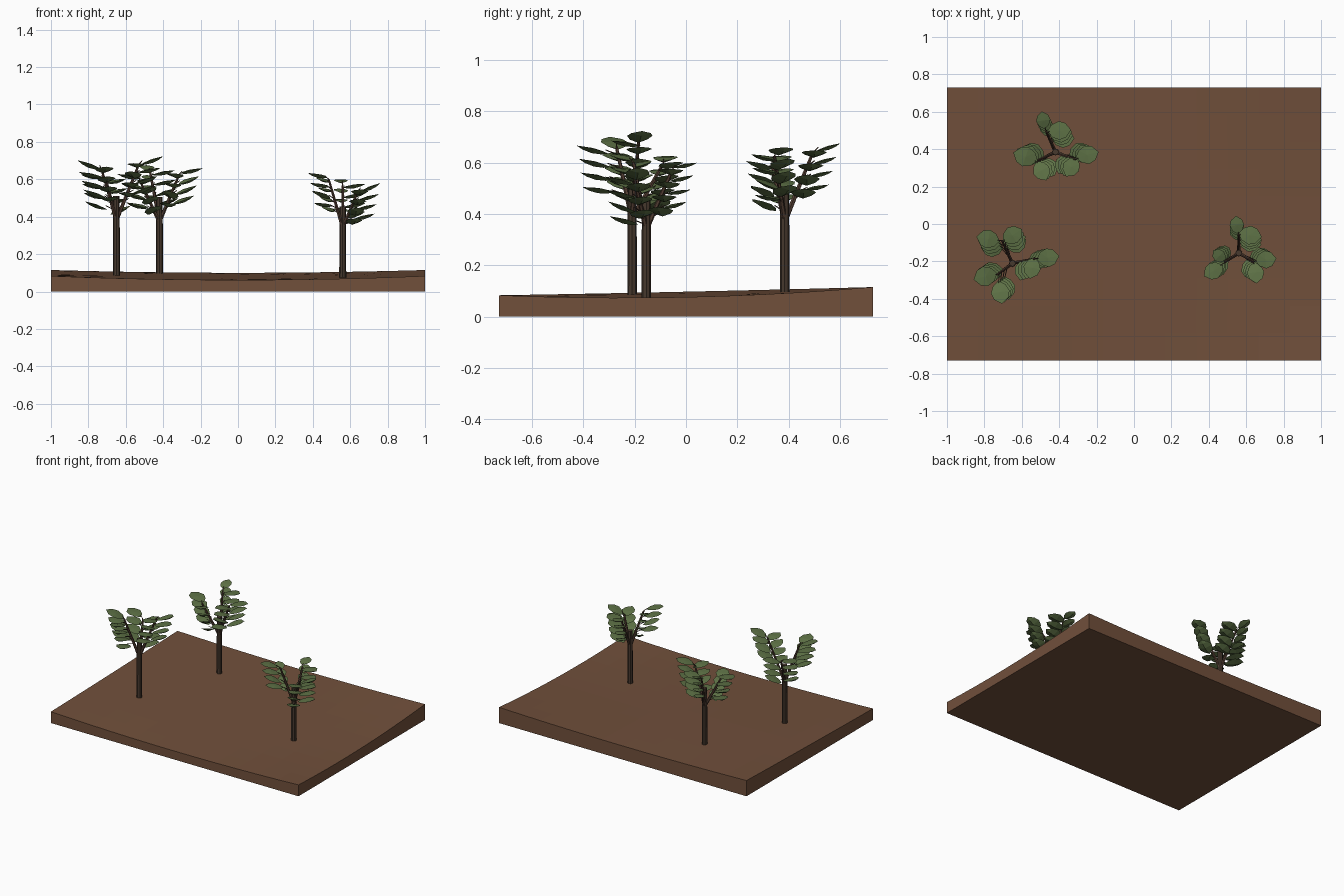
import bpy, bmesh, math, random
from mathutils import Vector, Matrix

if "Cube" in bpy.data.objects:
    bpy.data.objects.remove(bpy.data.objects["Cube"])

random.seed(4)


def material(name, rgb):
    m = bpy.data.materials.new(name)
    m.diffuse_color = (*rgb, 1)
    m.use_nodes = True
    m.node_tree.nodes["Principled BSDF"].inputs["Base Color"].default_value = m.diffuse_color
    return m


SOIL = material("soil brown", (0.165, 0.080, 0.044))
BARK = material("dark bark", (0.062, 0.040, 0.027))
TWIG = material("branch brown", (0.085, 0.047, 0.032))
LEAF = material("leaf green", (0.110, 0.165, 0.060))


def finish(bm, name, mat):
    bmesh.ops.recalc_face_normals(bm, faces=bm.faces[:])
    me = bpy.data.meshes.new(name)
    bm.to_mesh(me)
    bm.free()
    me.materials.append(mat)
    ob = bpy.data.objects.new(name, me)
    bpy.context.collection.objects.link(ob)
    return ob


def quad(t, a, b, c):
    # parabola through a, b, c at t = -1, 0, 1
    return b + (c - a) / 2 * t + ((a + c) / 2 - b) * t * t


def ground_z(x, y):
    v = y / 0.73
    return quad(x, quad(v, .083, .097, .115), quad(v, .062, .082, .10),
                quad(v, .083, .076, .115))


# gently dished ground slab
bm = bmesh.new()
bmesh.ops.create_grid(bm, x_segments=12, y_segments=10, size=1)
for v in bm.verts:
    v.co.y *= 0.73
ext = bmesh.ops.extrude_face_region(bm, geom=bm.faces[:])
top = [g for g in ext["geom"] if isinstance(g, bmesh.types.BMVert)]
for v in top:
    v.co.z = ground_z(v.co.x, v.co.y)
finish(bm, "ground", SOIL)


def rod(bm, a, b, r1, r2, sides):
    a, b = Vector(a), Vector(b)
    d = b - a
    m = Matrix.Translation((a + b) / 2) @ d.to_track_quat('Z', 'Y').to_matrix().to_4x4()
    bmesh.ops.create_cone(bm, cap_ends=True, segments=sides, radius1=r1,
                          radius2=r2, depth=d.length, matrix=m)


# leaf outline: (position along leaf, half width, rim height, midrib height)
PROFILE = [(-.30, .28, .02, -.07), (0, .42, .04, -.10),
           (.28, .32, .03, -.06)]


def leaf(bm, centre, heading, tilt, length, width):
    m = (Matrix.Translation(centre) @ Matrix.Rotation(heading, 4, 'Z')
         @ Matrix.Rotation(-tilt, 4, 'Y'))

    def vert(u, w, h):
        return bm.verts.new(m @ Vector((u * length, w * width, h * length)))
    base, tip = vert(-.5, 0, 0), vert(.5, 0, .02)
    rows = [(vert(u, -w, h), vert(u, 0, k), vert(u, w, h)) for u, w, h, k in PROFILE]
    for i in (0, 1):
        bm.faces.new((base, rows[0][i], rows[0][i + 1]))
        bm.faces.new((rows[-1][i], tip, rows[-1][i + 1]))
        for p, q in zip(rows, rows[1:]):
            bm.faces.new((p[i], q[i], q[i + 1], p[i + 1]))
    # thin upper blade closes the cup
    rim = [base] + [r[0] for r in rows] + [tip] + [r[2] for r in reversed(rows)]
    crown = vert(0, 0, .06)
    for p, q in zip(rim, rim[1:] + rim[:1]):
        bm.faces.new((p, q, crown))


def tree(name, x, y, trunk_top, fork, branches):
    # trunk
    bm = bmesh.new()
    rod(bm, (x, y, ground_z(x, y) - .01), (x, y, trunk_top), .019, .017, 8)
    finish(bm, name + "_trunk", BARK)
    twigs, leaves = bmesh.new(), bmesh.new()
    for (ex, ey), top_z, stacks in branches:
        start, end = Vector((x, y, fork)), Vector((ex, ey, top_z - .04))
        rod(twigs, start, end, .011, .006, 6)
        # two stacks of leaves flank every branch
        for side, (cx, cy, size) in enumerate(stacks):
            n = 4
            for i in range(n):
                z = top_z - .02 - side * .025 - .052 * i
                out = Vector((cx - ex, cy - ey, 0))
                head = math.atan2(out.y, out.x)
                back = Vector((x - ex, y - ey, 0)) * (.13 * i)
                c = Vector((cx, cy, z)) + back
                leaf(leaves, c, head + random.uniform(-.12, .12),
                     random.uniform(.12, .38), size, size * .92)
                # stalk from the branch to the leaf
                t = max(.1, min(1, (z - .02 - fork) / (end.z - fork)))
                inner = c - out.normalized() * size * .4
                rod(twigs, start.lerp(end, t), inner, .003, .002, 4)
    finish(twigs, name + "_branches", TWIG)
    finish(leaves, name + "_leaves", LEAF)


# each branch: end point, top height, two leaf stacks (x, y, length)
tree("left_tree", -.65, -.21, .51, .38, [
    ((-.705, -.09), .635, [(-.78, -.08, .13), (-.65, -.06, .125)]),
    ((-.53, -.185), .72, [(-.46, -.18, .13), (-.545, -.235, .12)]),
    ((-.73, -.27), .695, [(-.795, -.28, .14), (-.715, -.365, .13)])])
tree("back_tree", -.42, .385, .505, .37, [
    ((-.47, .495), .68, [(-.485, .555, .10), (-.40, .50, .13)]),
    ((-.525, .335), .635, [(-.58, .36, .14), (-.495, .285, .12)]),
    ((-.315, .345), .665, [(-.25, .37, .13), (-.335, .305, .12)])])
tree("right_tree", .56, -.155, .455, .34, [
    ((.56, -.055), .61, [(.55, -.005, .10), (.62, -.06, .13)]),
    ((.64, -.20), .575, [(.705, -.19, .125), (.65, -.26, .12)]),
    ((.485, -.205), .64, [(.425, -.25, .12), (.455, -.17, .09)])])
